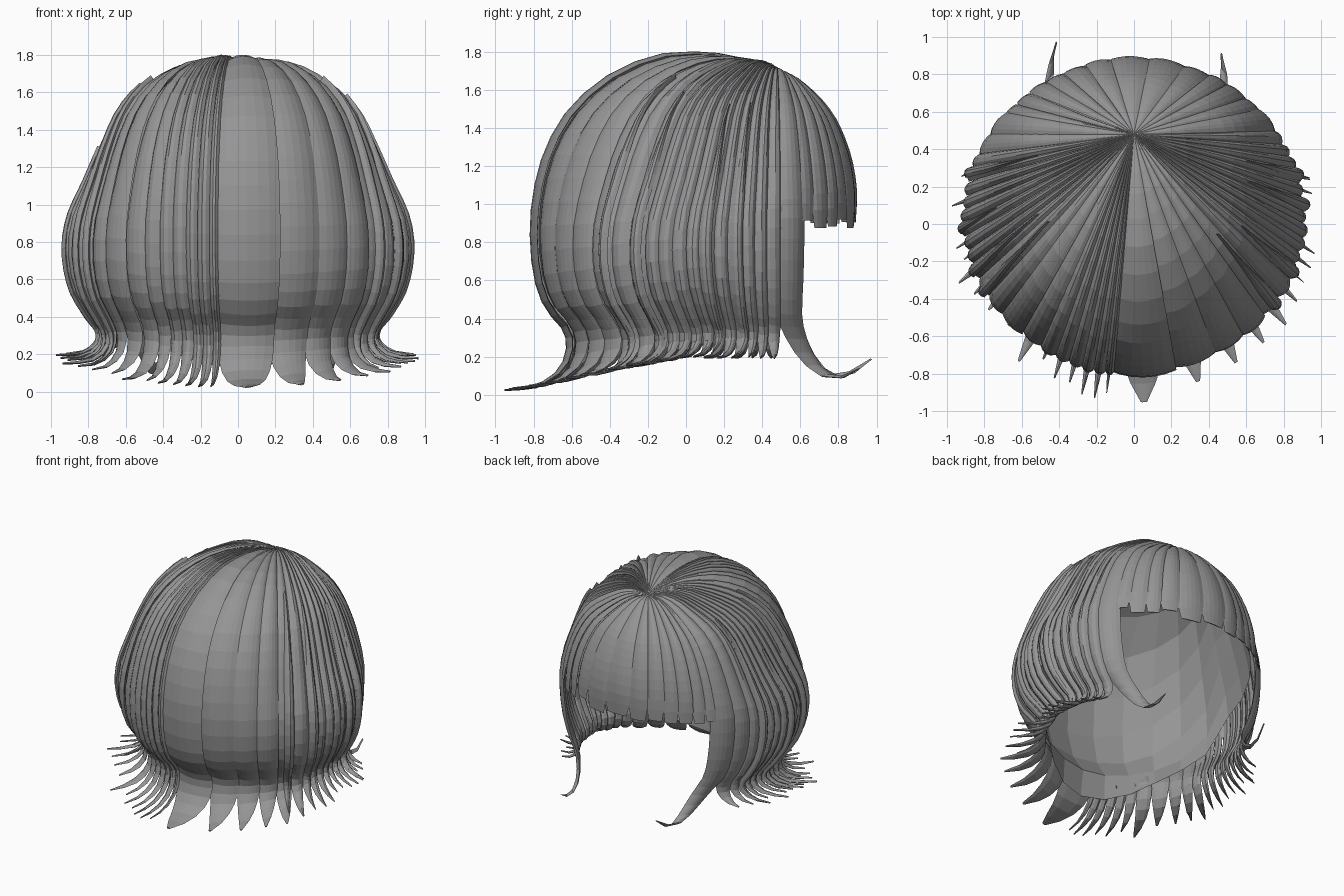
import bpy, bmesh, math, random
from mathutils import Vector

if "Cube" in bpy.data.objects:
    bpy.data.objects.remove(bpy.data.objects["Cube"])

random.seed(4)
CROWN = Vector((0, 0.48, 0))

grey = bpy.data.materials.new("hair grey")
grey.diffuse_color = (0.3, 0.3, 0.3, 1)
grey.use_nodes = True
grey.node_tree.nodes["Principled BSDF"].inputs["Base Color"].default_value = grey.diffuse_color

# Strand profiles from crown to tip: (fraction of way to the widest outline, height)
BACK = [(0, 1.7), (.14, 1.76), (.295, 1.79), (.49, 1.775), (.685, 1.67), (.84, 1.5), (.934, 1.3), (.984, 1.08),
        (1, .85), (.984, .62), (.94, .46), (.87, .35), (.852, .25), (.887, .13), (.98, .05), (1.115, .025)]
SIDE = [(0, 1.7), (.13, 1.745), (.27, 1.74), (.415, 1.68), (.568, 1.6), (.69, 1.48), (.787, 1.3), (.875, 1.12),
        (.972, .93), (1, .75), (.962, .56), (.875, .42), (.815, .34), (.82, .27), (.91, .215), (1.08, .2)]
FRONT = [(0, 1.7), (.17, 1.68), (.34, 1.63), (.54, 1.55), (.71, 1.46), (.83, 1.36), (.93, 1.24), (.99, 1.1),
         (1, .95), (.97, .75), (.93, .56), (.88, .42), (.82, .34), (.82, .26), (.9, .2), (1.0, .18)]


def sample(profile, s):
    """Smooth (Catmull-Rom) value of a profile at position s."""
    s = min(max(s, 0), 14.999)
    i = int(s)
    t = s - i
    p0, p1, p2, p3 = (profile[min(max(i + k, 0), 15)] for k in (-1, 0, 1, 2))
    return [0.5 * (2 * b + (c - a) * t + (2 * a - 5 * b + 4 * c - d) * t * t
                   + (3 * b - a - 3 * c + d) * t ** 3) for a, b, c, d in zip(p0, p1, p2, p3)]


def surface(deg, s, sweep=0):
    """Point on the hair envelope: direction in degrees, position s down the strand."""
    c, n = math.cos(math.radians(deg)), math.sin(math.radians(deg))
    w = abs(n) ** 1.25
    f1, z1 = sample(SIDE, s)
    f2, z2 = sample(FRONT if n > 0 else BACK, s)
    f, z = f1 + (f2 - f1) * w, z1 + (z2 - z1) * w
    p = CROWN + (Vector((.915 * c, .04 + .85 * n, 0)) - CROWN) * f
    p.z = z
    # sweep carries the lowest part of a face lock forward and inward
    if sweep and s > 10.5:
        q = ((s - 10.5) / 4.5) ** 2 * sweep
        p += Vector((-math.copysign(.34, c) * q, .41 * q, -.11 * math.sin(min(q, 1) * math.pi)))
    return p


def normal(deg, s, sweep=0):
    s = max(s, .4)
    along = surface(deg, s + .15, sweep) - surface(deg, s - .15, sweep)
    across = surface(deg + .5, s, sweep) - surface(deg - .5, s, sweep)
    return along.cross(across).normalized()


def lock(bm, d0, d1, s1, s0=0, taper=3.0, tip=.08, lift=0, bulge=.024, sweep=0, steps=26):
    """One closed, leaf-shaped lock of hair between two directions."""
    mid, half = (d0 + d1) / 2, abs(d1 - d0) / 2 * 1.14
    n = 7 if half > 5 else 5
    us = [-1 + 2 * i / (n - 1) for i in range(n)]
    section = [(u, bulge * (1 - u * u)) for u in us] + [(.5, -.016), (-.5, -.016)]
    rings = []
    for k in range(steps + 1):
        s = s0 + (s1 - s0) * k / steps
        x = min(1, (s1 - s) / taper)
        width = tip + (1 - tip) * (1 - (1 - x) ** 1.7)
        if s0:
            width *= min(1, .1 + (s - s0) / 3)
        thick = min(1, s / 3) * (.25 + .75 * x)
        ring = []
        for u, h in section:
            d = mid + half * width * u
            off = (h - .014 + lift + .007 * u) * thick
            ring.append(bm.verts.new(surface(d, s, sweep) + normal(d, s, sweep) * off))
        rings.append(ring)
    m = len(section)
    for a, b in zip(rings, rings[1:]):
        for i in range(m):
            j = (i + 1) % m
            bm.faces.new((a[i], a[j], b[j], b[i]))
    bm.faces.new(rings[0])
    bm.faces.new(rings[-1])


def finish(bm, name, fix=True):
    if fix:
        bmesh.ops.recalc_face_normals(bm, faces=bm.faces)
    me = bpy.data.meshes.new(name)
    bm.to_mesh(me)
    bm.free()
    me.materials.append(grey)
    ob = bpy.data.objects.new(name, me)
    bpy.context.collection.objects.link(ob)


def build(name, edges, **kw):
    bm = bmesh.new()
    for a, b in zip(edges, edges[1:]):
        lock(bm, a, b, random.uniform(14.3, 15), lift=random.uniform(-.008, .008),
             bulge=.026 if abs(a - b) < 8 else .02, **kw)
    finish(bm, name)


# Side and back locks: narrow at the sides, broad behind
build("right_side_locks", [33, 27, 22, 17, 12, 7, 2, -3, -8, -13, -18, -24, -31, -40])
build("back_locks", [-40, -50, -62, -77, -97, -100, -104, -108, -113, -118, -124, -132, -142])
build("left_side_locks", [-142, -150, -157, -163, -168, -173, -178, -183, -188, -193, -198, -204, -213])

# Long locks framing the face, swept forward at the tips
for name, a, b, sw in (("right_face_lock", 43, 32, .85), ("left_face_lock", -223, -212, 1.0)):
    bm = bmesh.new()
    lock(bm, a, b, 15, taper=4, tip=.03, sweep=sw)
    finish(bm, name)

# Blunt fringe over the forehead
bm = bmesh.new()
edges = [40, 48, 56, 63, 72, 84, 97, 106, 114, 121, 128, 134, 140]
for a, b in zip(edges, edges[1:]):
    lock(bm, a, b, random.uniform(8.15, 8.4), taper=1.0, tip=.72,
         lift=random.uniform(-.004, .008), bulge=.016, steps=16)
finish(bm, "fringe")

# A few loose locks lying over the sides
bm = bmesh.new()
for d in (-21, -34, 15, -152, -160, -196, 4, -176):
    lock(bm, d - 2, d + 2, random.uniform(14, 15), s0=random.uniform(3.5, 6), tip=.05, lift=.022)
finish(bm, "loose_locks")

# Low-poly inner cap, long at the nape and open at the face
bm = bmesh.new()
N, M = 24, 9
grid = []
for i in range(N):
    d = 360 * i / N
    n = math.sin(math.radians(d))
    end = 8.6 - 1.2 * n if n > 0 else 8.6 + 4.2 * (-n) ** .8
    col = []
    for k in range(1, M + 1):
        s = end * k / M
        p = surface(d, s)
        q = p - normal(d, s) * .055 * min(1, s / 2)
        col.append(bm.verts.new(q))
    grid.append(col)
top = bm.verts.new((0, .48, 1.66))
for i in range(N):
    a, b = grid[i], grid[(i + 1) % N]
    bm.faces.new((top, a[0], b[0]))
    for k in range(M - 1):
        bm.faces.new((a[k], a[k + 1], b[k + 1], b[k]))
finish(bm, "inner_cap")
